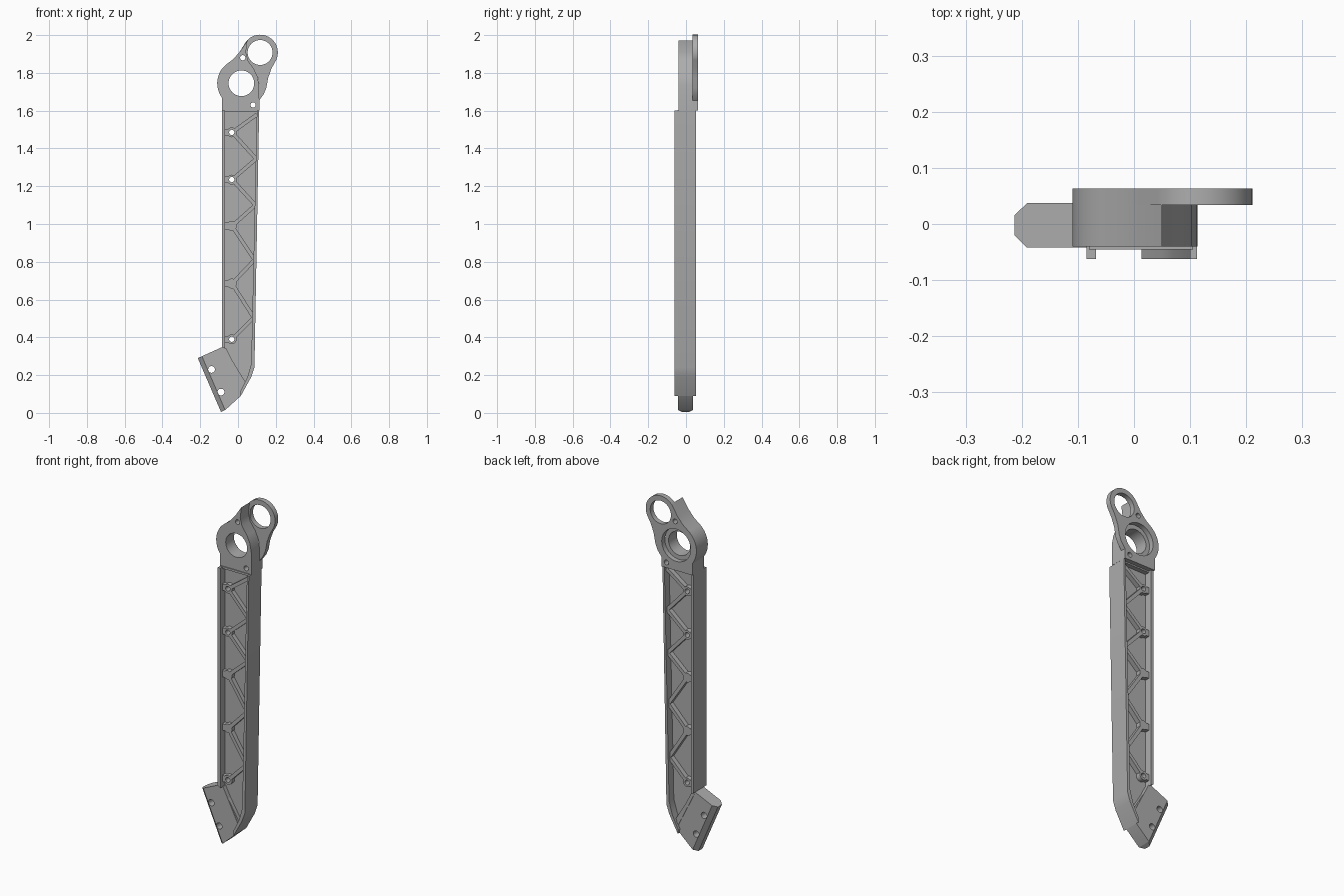
import bpy, bmesh
from math import sin, cos, pi, radians
from mathutils import Vector

cube = bpy.data.objects.get("Cube")
if cube:
    bpy.data.objects.remove(cube, do_unlink=True)

grey = bpy.data.materials.new("mid grey")
grey.use_nodes = True
colour = (0.42, 0.42, 0.42, 1)
grey.diffuse_color = colour
grey.node_tree.nodes["Principled BSDF"].inputs["Base Color"].default_value = colour


def arc(x, z, r, start, end, steps=20):
    angles = [radians(start + (end - start) * i / steps) for i in range(steps + 1)]
    return [(x + r * cos(a), z + r * sin(a)) for a in angles]


def circle(x, z, r, steps=32):
    return arc(x, z, r, 0, 360, steps)[:-1]


def plate(name, loops, front, back):
    """Extrude an x-z outline (first loop) with holes (other loops) along y."""
    curve = bpy.data.curves.new(name, 'CURVE')
    curve.dimensions = '2D'
    curve.fill_mode = 'BOTH'
    curve.extrude = (back - front) / 2
    for loop in loops:
        spline = curve.splines.new('POLY')
        spline.points.add(len(loop) - 1)
        for point, (x, z) in zip(spline.points, loop):
            point.co = (x, z, 0, 1)
        spline.use_cyclic_u = True
    ob = bpy.data.objects.new(name, curve)
    bpy.context.collection.objects.link(ob)
    bpy.ops.object.select_all(action='DESELECT')
    ob.select_set(True)
    bpy.context.view_layer.objects.active = ob
    ob.location.y = (front + back) / 2
    ob.rotation_euler.x = pi / 2
    bpy.ops.object.convert(target='MESH')
    bpy.ops.object.transform_apply(location=True, rotation=True, scale=True)
    # Weld caps to sides and make the normals consistent
    bm = bmesh.new()
    bm.from_mesh(ob.data)
    bmesh.ops.remove_doubles(bm, verts=bm.verts, dist=0.0001)
    bmesh.ops.recalc_face_normals(bm, faces=bm.faces)
    bm.to_mesh(ob.data)
    bm.free()
    ob.data.materials.clear()
    ob.data.materials.append(grey)
    bpy.ops.object.shade_smooth_by_angle(angle=radians(30))
    return ob


def strip(a, b, width):
    """Corners of a straight bar from a to b."""
    a, b = Vector(a), Vector(b)
    d = (b - a).normalized() * width / 2
    n = Vector((-d.y, d.x))
    return [tuple(p) for p in (a + n, b + n, b - n, a - n)]


# Beam: outer walls and the thin web between them
RIM = (-0.062, 0.053)
RIB = (-0.045, 0.037)
WEB = (-0.02, 0.01)
plate("left_wall", [[(-0.085, 1.6), (-0.068, 1.6), (-0.068, 0.34), (-0.085, 0.35)]], *RIM)
plate("right_wall", [[(0.112, 1.6), (0.087, 0.24), (0.07, 0.19), (0.015, 0.09),
                      (0.013, 0.115), (0.05, 0.19), (0.07, 0.26), (0.1, 1.6)]], *RIM)

# Zigzag ribs, alternating between right and left nodes, bosses on the left
nodes_z = [1.58, 1.485, 1.345, 1.235, 1.10, 0.99, 0.81, 0.685, 0.505, 0.39]
nodes = [(-0.048 if i % 2 else 0.075 + 0.016 * z, z) for i, z in enumerate(nodes_z)]
drilled = [nodes[i] for i in (1, 3, 9)]
bolt_holes = [circle(x + 0.015, z, 0.014, 16) for x, z in drilled]
plate("web", [[(-0.08, 1.6), (0.105, 1.6), (0.08, 0.24), (0.02, 0.11), (-0.08, 0.34)]]
      + bolt_holes, *WEB)
for a, b in zip(nodes, nodes[1:]):
    # Stop short of the bosses so the bolt holes stay open
    a, b = Vector(a), Vector(b)
    d = (b - a).normalized()
    ends = [p + Vector((0.015, 0)) + s * 0.018 * d if p.x < 0 else p
            for p, s in ((a, 1), (b, -1))]
    plate("diagonal_rib", [strip(*ends, 0.02)], *RIB)
for i in range(1, len(nodes), 2):
    x, z = nodes[i]
    loops = [circle(x + 0.015, z, 0.026, 20)]
    if nodes[i] in drilled:
        loops.append(circle(x + 0.015, z, 0.014, 16))
    plate("boss", loops, *RIB)
    plate("boss_link", [strip((-0.075, z), (-0.047, z), 0.036)], *RIB)
plate("top_rib", [strip((-0.08, 1.598), (0.105, 1.598), 0.012)], *RIB)

# Foot: drilled plate with a chamfered outer edge
top, bottom = Vector((-0.213, 0.29)), Vector((-0.09, 0.005))
side = Vector((0.022, 0.01))
inner = [tuple(top + side), tuple(bottom + side)]
plate("foot", [[inner[0], (-0.08, 0.35), (-0.068, 0.34), (0.035, 0.17), (0.045, 0.145),
                (0.015, 0.09), inner[1]],
               circle(-0.14, 0.23, 0.018, 20), circle(-0.09, 0.11, 0.018, 20)],
      -0.042, 0.037)
edge = plate("foot_edge", [[tuple(top), inner[0], inner[1], tuple(bottom)]], -0.042, 0.037)
for v in edge.data.vertices:
    if min((v.co.xz - top).length, (v.co.xz - bottom).length) < 0.005:
        v.co.y = -0.0025 + (v.co.y + 0.0025) * 0.45
plate("foot_rib", [strip((-0.072, 0.34), (0.028, 0.14), 0.018)], -0.045, 0.04)

# Head: thick hub body in front, eared plate behind
hub, ear = (0.018, 1.745), (0.117, 1.908)
left_side = [(-0.085, 1.6), (-0.085, 1.668)] + arc(*hub, 0.128, 210, 128)
small_holes = [circle(0.025, 1.88, 0.014, 16), circle(0.08, 1.63, 0.014, 16)]
plate("hub_body", [left_side + [(-0.025, 1.873), (0.008, 1.91), (0.05, 1.972), (0.042, 1.91),
                                (0.053, 1.865), (0.085, 1.82), (0.103, 1.78), (0.112, 1.73),
                                (0.113, 1.6)],
                   circle(*hub, 0.068, 40)] + small_holes, -0.04, 0.035)
plate("eared_plate", [left_side + [(-0.025, 1.873), (0.008, 1.91)]
                      + arc(*ear, 0.094, 142, -25, 30)
                      + [(0.178, 1.825), (0.16, 1.775), (0.15, 1.72), (0.135, 1.685),
                         (0.112, 1.655), (0.112, 1.6)],
                      circle(*hub, 0.092, 40), circle(*ear, 0.066, 40)] + small_holes,
      0.034, 0.063)
